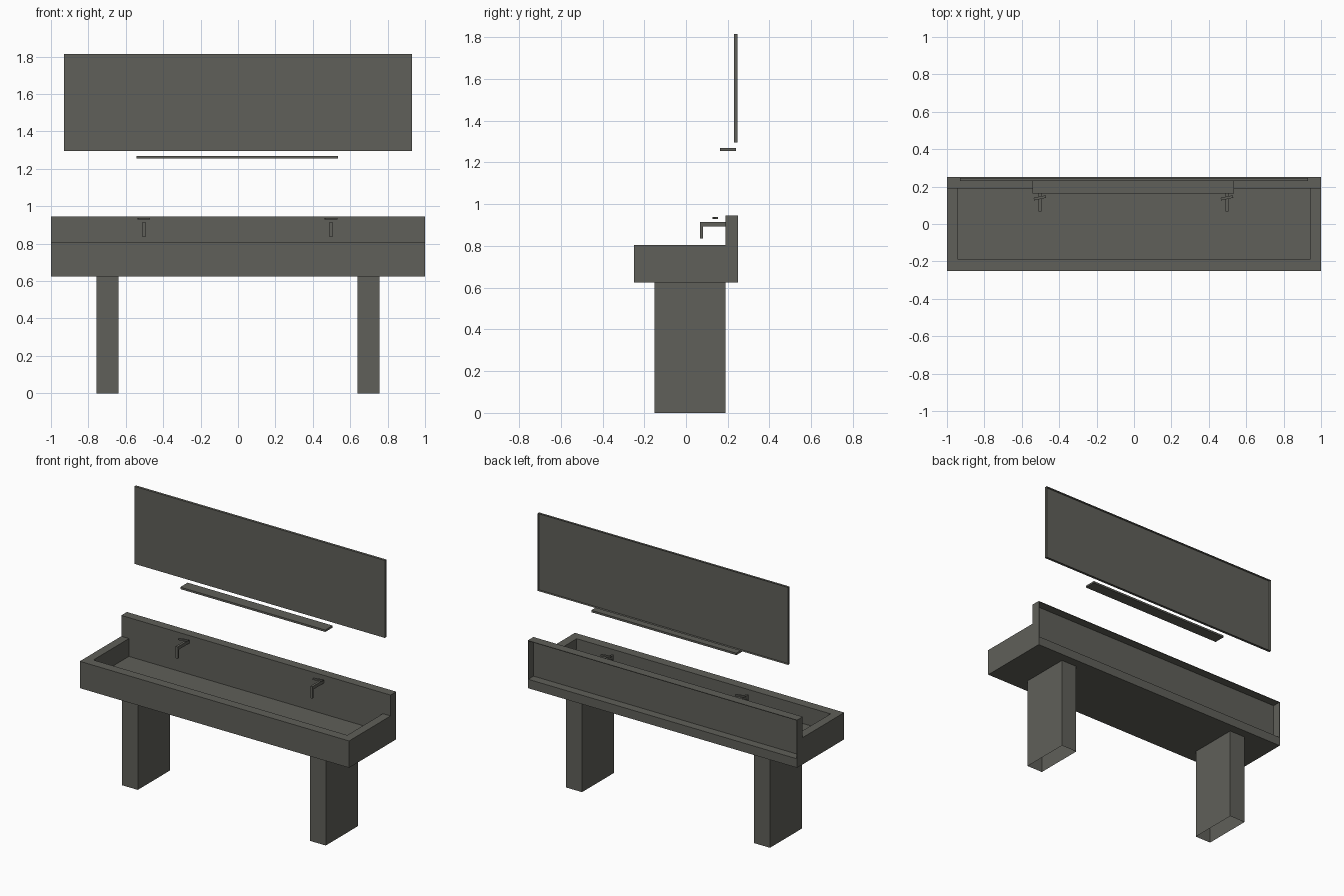
import bpy, bmesh, math
from mathutils import Vector, Matrix

cube = bpy.data.objects.get("Cube")
if cube:
    bpy.data.objects.remove(cube, do_unlink=True)

# Single stone grey finish
GREY = (0.115, 0.115, 0.1, 1.0)
stone = bpy.data.materials.new("stone_grey")
stone.use_nodes = True
stone.diffuse_color = GREY
bsdf = stone.node_tree.nodes["Principled BSDF"]
bsdf.inputs["Base Color"].default_value = GREY
bsdf.inputs["Roughness"].default_value = 0.7


def prism(name, profile, x0, x1, open_dir=None, turn=0.0):
    """Extrude a (y, z) profile from x0 to x1; drop faces looking along open_dir."""
    bm = bmesh.new()
    face = bm.faces.new([bm.verts.new((x0, y, z)) for y, z in profile])
    ext = bmesh.ops.extrude_face_region(bm, geom=[face])
    moved = [v for v in ext["geom"] if isinstance(v, bmesh.types.BMVert)]
    bmesh.ops.translate(bm, verts=moved, vec=(x1 - x0, 0, 0))
    bmesh.ops.recalc_face_normals(bm, faces=bm.faces)
    if open_dir:
        gone = [f for f in bm.faces if f.normal.dot(Vector(open_dir)) > 0.9]
        bmesh.ops.delete(bm, geom=gone, context='FACES')
    if turn:
        mid = sum((v.co for v in bm.verts), Vector()) / len(bm.verts)
        bmesh.ops.rotate(bm, verts=bm.verts, cent=mid,
                         matrix=Matrix.Rotation(turn, 3, 'Z'))
    mesh = bpy.data.meshes.new(name)
    bm.to_mesh(mesh)
    bm.free()
    mesh.materials.append(stone)
    obj = bpy.data.objects.new(name, mesh)
    bpy.context.collection.objects.link(obj)
    return obj


def box(name, x0, x1, y0, y1, z0, z1, **kw):
    return prism(name, [(y0, z0), (y1, z0), (y1, z1), (y0, z1)], x0, x1, **kw)


def carve(obj, cutter):
    """Subtract a cutter and remove it."""
    mod = obj.modifiers.new("cut", 'BOOLEAN')
    mod.operation = 'DIFFERENCE'
    mod.solver = 'EXACT'
    mod.object = cutter
    bpy.context.view_layer.objects.active = obj
    bpy.ops.object.modifier_apply(modifier=mod.name)
    bpy.data.objects.remove(cutter, do_unlink=True)


# Trough with raised backsplash
BACK, RIM, TOP, BASE, FLOOR = 0.19, 0.805, 0.945, 0.625, 0.685
trough = prism("trough_sink", [(-0.25, BASE), (0.25, BASE), (0.25, TOP),
                               (BACK, TOP), (BACK, RIM), (-0.25, RIM)], -1, 1)
carve(trough, box("basin_cutter", -0.943, 0.943, -0.187, BACK, FLOOR, RIM + 0.1))
# Hollow behind the backsplash
carve(trough, box("hollow_cutter", -0.996, 0.996, BACK + 0.004, 0.3,
                  FLOOR, TOP - 0.004))

# Legs, taps and handles on both sides
for side, s in (("left", 1), ("right", -1)):
    leg = 0.698 * s
    box(side + "_leg", leg - 0.059, leg + 0.059, -0.15, BACK, 0, BASE,
        open_dir=(0, 0, -1))
    tap = 0.5 * s - 0.003
    prism(side + "_tap_spout", [(BACK, 0.915), (0.068, 0.915), (0.068, 0.835),
                                (0.082, 0.835), (0.082, 0.893), (BACK, 0.893)],
          tap - 0.008, tap + 0.008)
    box(side + "_tap_handle", tap - 0.033, tap + 0.033, 0.133, 0.147,
        0.928, 0.938, turn=math.radians(12))

# Shelf and mirror on the wall
box("shelf", -0.542, 0.535, 0.162, 0.24, 1.255, 1.268)
box("mirror", -0.93, 0.93, 0.229, 0.246, 1.295, 1.815, open_dir=(0, 1, 0))
